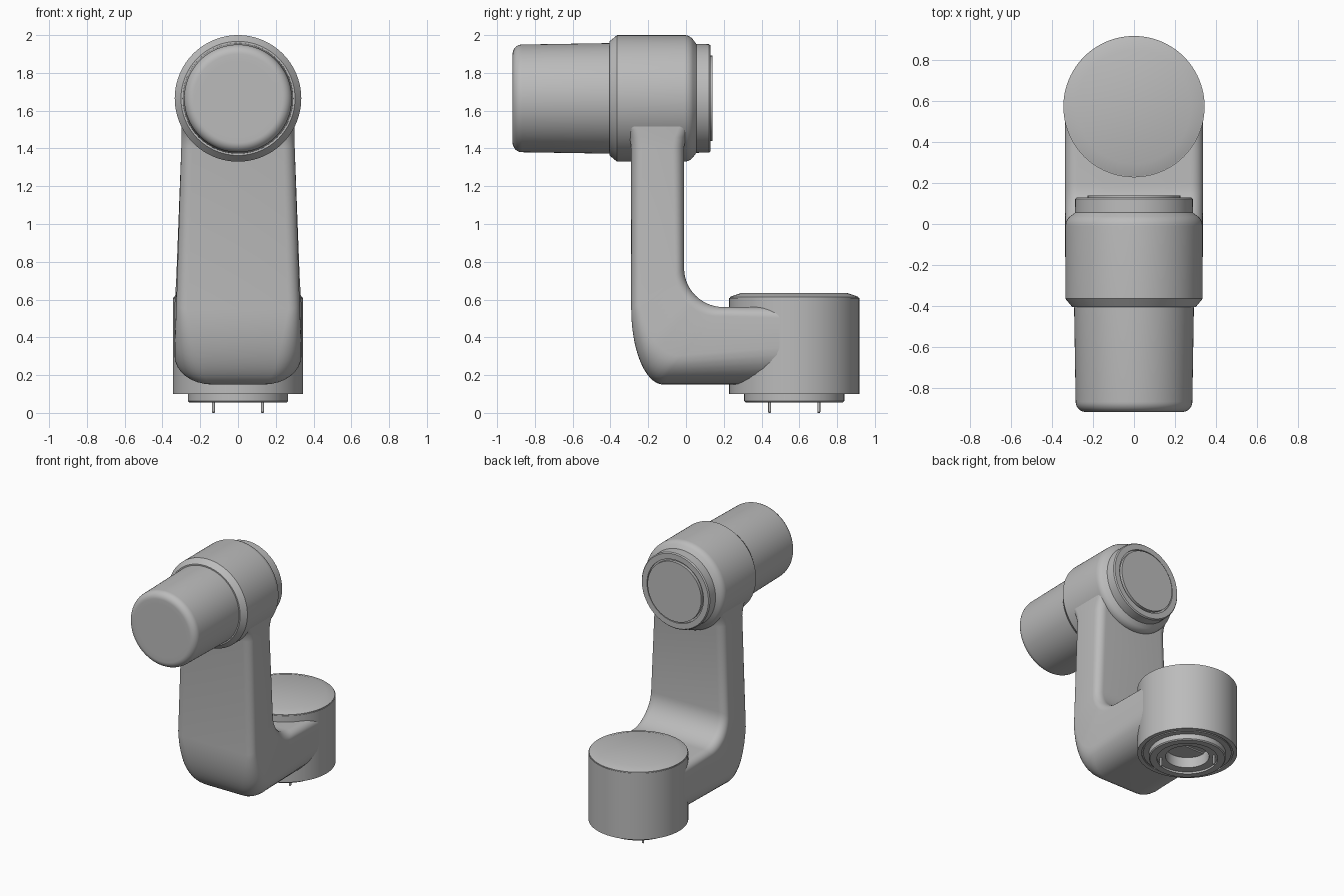
import bpy, bmesh, math
from mathutils import Matrix, Vector

cube = bpy.data.objects.get("Cube")
if cube:
    bpy.data.objects.remove(cube, do_unlink=True)

grey = bpy.data.materials.new("satin grey")
grey.use_nodes = True
GREY = (0.5, 0.5, 0.5, 1)
grey.diffuse_color = GREY
grey.node_tree.nodes["Principled BSDF"].inputs["Base Color"].default_value = GREY


def finish(name, bm, angle=32):
    bmesh.ops.recalc_face_normals(bm, faces=bm.faces)
    mesh = bpy.data.meshes.new(name)
    bm.to_mesh(mesh)
    bm.free()
    mesh.materials.append(grey)
    obj = bpy.data.objects.new(name, mesh)
    bpy.context.collection.objects.link(obj)
    bpy.ops.object.select_all(action='DESELECT')
    obj.select_set(True)
    bpy.context.view_layer.objects.active = obj
    bpy.ops.object.shade_smooth_by_angle(angle=math.radians(angle))
    return obj


def arc(cx, cz, rx, rz, start, end, steps=8):
    """Points of an elliptical arc, angles in degrees."""
    angles = [math.radians(start + (end - start) * i / steps) for i in range(steps + 1)]
    return [(cx + rx * math.cos(a), cz + rz * math.sin(a)) for a in angles]


def loft(bm, rings, caps=True):
    loops = [[bm.verts.new(p) for p in ring] for ring in rings]
    for a, b in zip(loops, loops[1:]):
        for i in range(len(a)):
            j = (i + 1) % len(a)
            bm.faces.new((a[i], a[j], b[j], b[i]))
    if caps:
        bm.faces.new(loops[0])
        bm.faces.new(loops[-1])


def lathe(name, profile, matrix, sides=96):
    """Turn (radius, height) pairs about z, then place with the matrix."""
    bm = bmesh.new()
    turns = [2 * math.pi * i / sides for i in range(sides)]
    loft(bm, [[matrix @ Vector((r * math.cos(t), r * math.sin(t), h)) for t in turns]
              for r, h in profile])
    return finish(name, bm)


# Head: horizontal housing, turned along y
along_y = Matrix.Translation((0, 0, 1.665)) @ Matrix.Rotation(math.radians(-90), 4, 'X')
front_barrel = ([(0.2, -0.918)] + arc(0.235, -0.868, 0.05, 0.05, -90, 0)
                + [(0.293, -0.38)])
lathe("front_barrel", front_barrel, along_y)
housing = ([(0.29, -0.405), (0.302, -0.405), (0.335, -0.365), (0.335, -0.01)]
           + arc(0.275, -0.01, 0.06, 0.06, 0, 50, 6)[1:]
           + [(0.288, 0.055), (0.287, 0.122), (0.28, 0.13), (0.238, 0.13),
              (0.238, 0.118), (0.226, 0.118), (0.226, 0.14)])
lathe("head_housing", housing, along_y)

# Base: upright drum with chamfered lid, underside groove and stepped socket
drum_at = Matrix.Translation((0, 0.573, 0))
drum = [(0.15, 0.16), (0.15, 0.07), (0.21, 0.07), (0.21, 0.055), (0.258, 0.055),
        (0.265, 0.062), (0.265, 0.1), (0.305, 0.1), (0.305, 0.108), (0.315, 0.108),
        (0.315, 0.1), (0.345, 0.1), (0.345, 0.608)]
lathe("base_drum", drum, drum_at)
lathe("base_lid", [(0.341, 0.60), (0.341, 0.614), (0.28, 0.635)], drum_at)

# Pins: two on a diagonal of the socket
for name, s in (("left_pin", 1), ("right_pin", -1)):
    lathe(name, [(0.008, 0.08), (0.008, 0.004), (0.005, 0)],
          Matrix.Translation((0.13 * s, 0.573 - 0.13 * s, 0)), 16)


# Arm: rounded section swept down the front and back under the drum
def section(inner, outer, w, r_in, r_out):
    a, b = Vector((0, *outer)), Vector((0, *inner))
    depth = (b - a).length
    d = (b - a) / depth
    pts = (arc(w - r_in, depth - r_in, r_in, r_in, 0, 90)
           + arc(r_in - w, depth - r_in, r_in, r_in, 90, 180)
           + arc(r_out - w, r_out, r_out, r_out, 180, 270)
           + arc(w - r_out, r_out, r_out, r_out, 270, 360))
    return [a + d * v + Vector((u, 0, 0)) for u, v in pts]


rings = []
# flared neck where the arm meets the head
for z, flare in ((1.64, 0.06), (1.53, 0.055), (1.5, 0.028), (1.46, 0.01), (1.41, 0)):
    rings.append(section((-0.01 + min(flare, 0.04), z), (-0.29 - flare, z), 0.3, 0.06, 0.06))
# bend with a tight inner and a broad outer curve
inner_bend = arc(0.2, 0.765, 0.21, 0.205, 180, 270, 14)
outer_bend = arc(-0.12, 0.55, 0.17, 0.4, 180, 270, 14)
for i, (p, q) in enumerate(zip(inner_bend, outer_bend)):
    t = i / 14
    rings.append(section(p, q, 0.326 + 0.01 * min(1, 2 * t), 0.06, 0.06 + 0.14 * t))
rings.append(section((0.57, 0.56), (0.57, 0.15), 0.336, 0.06, 0.2))
bm = bmesh.new()
loft(bm, rings)
finish("arm", bm, 40)
